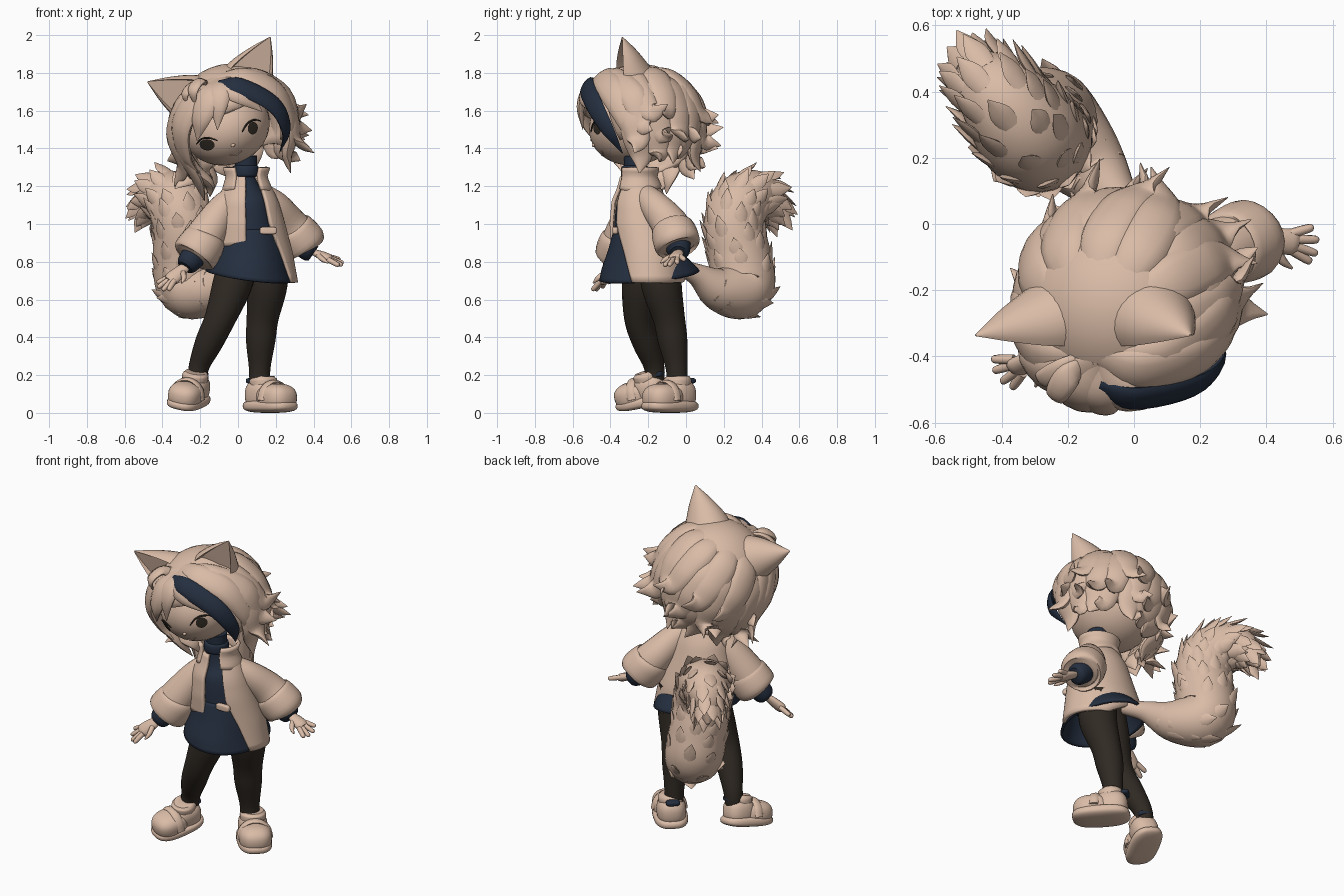
import bpy, bmesh, math, random
from mathutils import Vector, Matrix, Euler

if "Cube" in bpy.data.objects:
    bpy.data.objects.remove(bpy.data.objects["Cube"])

random.seed(4)
rad, sin, cos = math.radians, math.sin, math.cos


def material(name, col):
    m = bpy.data.materials.new(name)
    m.diffuse_color = (*col, 1)
    m.use_nodes = True
    m.node_tree.nodes["Principled BSDF"].inputs["Base Color"].default_value = m.diffuse_color
    return m


TAN = material("warm tan", (0.70, 0.50, 0.385))
NAVY = material("dark navy", (0.018, 0.028, 0.05))
BROWN = material("dark brown", (0.03, 0.023, 0.017))


def finish(bm, name, mat, M=Matrix(), thick=0):
    bmesh.ops.recalc_face_normals(bm, faces=bm.faces)
    bm.transform(M)
    me = bpy.data.meshes.new(name)
    bm.to_mesh(me)
    bm.free()
    me.materials.append(mat)
    for p in me.polygons:
        p.use_smooth = True
    me.set_sharp_from_angle(angle=rad(50))
    ob = bpy.data.objects.new(name, me)
    bpy.context.collection.objects.link(ob)
    if thick:
        s = ob.modifiers.new("thickness", 'SOLIDIFY')
        s.thickness, s.offset = thick, 0
    return ob


def spline(pts, steps):
    P = [Vector(p) for p in pts]
    P = [P[0] * 2 - P[1]] + P + [P[-1] * 2 - P[-2]]
    out = []
    for i in range(1, len(P) - 2):
        a, b, c, d = P[i - 1:i + 3]
        for k in range(steps):
            t = k / steps
            out.append((b * 2 + (c - a) * t + (a * 2 - b * 5 + c * 4 - d) * t * t
                        + (b * 3 - a - c * 3 + d) * t ** 3) * 0.5)
    return out + [P[-2]]


def tube(bm, pts, sides=14, steps=5, flat=1.0, up=None, dent=False):
    """Swept tube through (x, y, z, radius) points."""
    P, rings, n = spline(pts, steps), [], Vector((0.1, -1, 0.2))
    for i, p in enumerate(P):
        c = p.xyz
        t = (P[min(i + 1, len(P) - 1)].xyz - P[max(i - 1, 0)].xyz).normalized()
        n = up(c) if up else n
        n = (n - t * n.dot(t)).normalized()
        s, r, ring = t.cross(n), max(p[3], 0.002), []
        for k in range(sides):
            a = 2 * math.pi * k / sides
            h = 0.1 if dent and sin(a) > 0.55 else sin(a) * flat
            ring.append(bm.verts.new(c + s * (r * cos(a)) + n * (r * h)))
        rings.append(ring)
    for A, B in zip(rings, rings[1:]):
        for k in range(sides):
            bm.faces.new((A[k], A[k - 1], B[k - 1], B[k]))
    bm.faces.new(rings[0])
    bm.faces.new(rings[-1])


def blob(bm, c, r, power=1.0):
    g = bmesh.ops.create_uvsphere(bm, u_segments=32, v_segments=20, radius=1)
    for v in g['verts']:
        v.co = Vector([c[i] + r[i] * math.copysign(abs(v.co[i]) ** power, v.co[i]) for i in range(3)])


def table(rows, x):
    """Piecewise linear lookup in rows sorted by first entry."""
    for a, b in zip(rows, rows[1:]):
        if x <= b[0]:
            f = max(0, (x - a[0]) / (b[0] - a[0]))
            return [u + (v - u) * f for u, v in zip(a[1:], b[1:])]
    return rows[-1][1:]


def loft(name, rows, mat, top, hem, a0=0, a1=360, thick=0.015, n=56, m=14, swing=0):
    """Cloth shell: rows hold z, centre x, centre y, radius x, radius y."""
    bm, cols = bmesh.new(), []
    for i in range(n + 1):
        a, col = a0 + (a1 - a0) * i / n, []
        for j in range(m + 1):
            z = top + (hem(a) - top) * j / m
            cx, cy, rx, ry = table(rows, z)
            b = rad(a + swing * max(0, j / m - 0.45) / 0.55 * (1 - i / n) ** 4)
            col.append(bm.verts.new((cx + rx * cos(b), cy + ry * sin(b), z)))
        cols.append(col)
    for A, B in zip(cols, cols[1:]):
        for j in range(m):
            bm.faces.new((A[j], B[j], B[j + 1], A[j + 1]))
    bmesh.ops.remove_doubles(bm, verts=bm.verts, dist=1e-5)
    return finish(bm, name, mat, thick=thick)


# ---- Head frame: tilted sideways and nodding forward
H = Matrix.Translation((-0.03, -0.24, 1.53)) @ Matrix.Rotation(rad(-20), 4, 'Y') @ Matrix.Rotation(rad(15), 4, 'X')
FC, FR = Vector((-0.035, -0.025, 0.01)), (0.235, 0.25, 0.205)


def on(az, el, r=1.0, R=(0.30, 0.30, 0.30)):
    a, e = rad(az), rad(el)
    return Vector((R[0] * sin(a) * cos(e), -R[1] * cos(a) * cos(e), R[2] * sin(e))) * r


def lock(bm, pts, w, flat=0.45):
    prof = [0.55, 1.0, 1.0, 0.72, 0.03] if len(pts) == 5 else [0.55, 1.0, 0.8, 0.03]
    tube(bm, [(*on(*p), w * k) for p, k in zip(pts, prof)], 12, 5, flat, lambda c: c)


# Face, nose, eyes, mouth
bm = bmesh.new()
blob(bm, FC, FR)
blob(bm, FC + on(0, -14, 1.0, FR), (0.012, 0.01, 0.009))
finish(bm, "face", TAN, H)
for side, ra, re in ((-1, 11, 9), (1, 8, 9)):
    bm = bmesh.new()
    mid = bm.verts.new(FC + on(33 * side, -2, 1.022, FR))
    rim = [bm.verts.new(FC + on(33 * side + ra * cos(rad(k * 18)), -2 + re * sin(rad(k * 18)), 1.02, FR)) for k in range(20)]
    for k in range(20):
        bm.faces.new((mid, rim[k - 1], rim[k]))
    finish(bm, "eye", BROWN, H)
    bm = bmesh.new()
    tube(bm, [(*(FC + on(33 * side + d * 16, 9 - 8 * d * d, 1.02, FR)), 0.006 - 0.003 * abs(d)) for d in (-1, -0.4, 0.2, 0.7, 1)], 6)
    finish(bm, "eyelash", BROWN, H)
bm = bmesh.new()
tube(bm, [(*(FC + on(d * 9, -34 + 4 * d * d, 1.0, FR)), 0.004) for d in (-1, -0.3, 0.3, 1)], 6)
finish(bm, "mouth", TAN, H)

# Hair cap with an opening for the face
bm = bmesh.new()
blob(bm, (0, 0, 0), (0.30, 0.295, 0.305))
cut = [f for f in bm.faces if (lambda c: c.z < -0.21 or (c.y < -0.06 and c.z < 0.13 and abs(c.x + 0.02) < 0.25))(f.calc_center_median())]
bmesh.ops.delete(bm, geom=cut, context='FACES')
finish(bm, "hair_cap", TAN, H, 0.03)

# Back and side locks in three layers with long flicked tips
bm = bmesh.new()
for count, e0, e1, e2, e3, e4, r3, r4, w in ((11, 30, 0, -28, -48, -54, 1.12, 1.36, 0.085),
                                             (10, 45, 15, -12, -32, -33, 1.15, 1.5, 0.085),
                                             (7, 62, 35, 8, -12, -14, 1.14, 1.42, 0.08)):
    for i in range(count):
        az = 74 + 212 * (i + random.uniform(0.3, 0.7)) / count
        j, q = random.uniform(-10, 10), random.uniform(-0.06, 0.06)
        lock(bm, [(az, e0, 0.95), (az, e1, 1.0), (az + j * 0.4, e2, 1.05), (az + j, e3, r3 + q * 0.4),
                  (az + j * 2.2, e4 + random.uniform(-4, 6), r4 + q)], w)
finish(bm, "back_locks", TAN, H)

# Fringe and cheek locks
bm = bmesh.new()
for p, w in (([(5, 68), (-16, 48, 1.1), (-30, 28, 1.1), (-40, 8, 1.08)], 0.075),
             ([(5, 70), (-38, 50, 1.08), (-58, 22, 1.1), (-66, -8, 1.08), (-62, -28, 1.1)], 0.075),
             ([(0, 70), (-60, 45, 1.05), (-80, 10, 1.08), (-84, -20, 1.15), (-92, -28, 1.52)], 0.08),
             ([(0, 70), (-55, 35, 1.03), (-72, 0, 1.05), (-75, -34, 1.15), (-82, -50, 1.45)], 0.075),
             ([(5, 68), (0, 50, 1.12), (-8, 34, 1.12), (-16, 14, 1.06)], 0.06),
             ([(8, 68), (14, 50, 1.1), (24, 34, 1.1), (34, 14, 1.05)], 0.07),
             ([(10, 72), (45, 52, 1.07), (66, 22, 1.09), (72, -12, 1.08), (64, -38, 1.08)], 0.075),
             ([(10, 72), (60, 45, 1.05), (84, 10, 1.08), (86, -20, 1.12), (92, -26, 1.42)], 0.08),
             ([(-20, 66, 0.98), (-30, 62, 1.2), (-33, 50, 1.3), (-36, 40, 1.12)], 0.04),
             ([(-24, 70, 0.98), (-40, 62, 1.16), (-48, 50, 1.25), (-50, 42, 1.12)], 0.035)):
    lock(bm, p, w)
finish(bm, "fringe_locks", TAN, H)
bm = bmesh.new()
lock(bm, [(0, 56, 1.12), (24, 44, 1.17), (46, 14, 1.15), (52, -14, 1.12), (50, -40, 1.03)], 0.053, 0.4)
finish(bm, "dark_hair_streak", NAVY, H)

# Ears with hollow fronts
for s in (-1, 1):
    bm = bmesh.new()
    tube(bm, [(0.11 * s, 0.01, 0.14, 0.155), (0.175 * s, 0, 0.215, 0.135), (0.265 * s, 0, 0.30, 0.075), (0.345 * s, 0, 0.375, 0.004)],
         28, 5, 0.9, lambda c: Vector((0, -1, 0)), True)
    finish(bm, "ear", TAN, H)

# ---- Torso, turtleneck and skirt
bm = bmesh.new()
tube(bm, [(0.06, -0.23, 0.85, 0.15), (0.055, -0.24, 1.0, 0.14), (0.05, -0.25, 1.13, 0.115), (0.045, -0.265, 1.22, 0.062), (0.04, -0.27, 1.36, 0.06)], 24, 5)
finish(bm, "sweater", NAVY)
bm = bmesh.new()
tube(bm, [(0.04, -0.27, z, r) for z, r in ((1.25, 0.06), (1.26, 0.07), (1.30, 0.07), (1.31, 0.06))], 24, 3)
finish(bm, "turtleneck_roll", NAVY)
loft("skirt", [(0.66, 0.055, -0.175, 0.24, 0.285), (0.76, 0.05, -0.19, 0.215, 0.25), (0.86, 0.055, -0.225, 0.18, 0.18), (0.97, 0.06, -0.24, 0.14, 0.135)],
     NAVY, 0.97, lambda a: 0.725 - 0.03 * cos(rad(a)) + 0.025 * sin(rad(a)))

# Open jacket: long on one side, short on the other
JACKET = [(0.68, 0.07, -0.19, 0.24, 0.19), (0.85, 0.06, -0.20, 0.22, 0.185), (1.0, 0.055, -0.23, 0.185, 0.165),
          (1.12, 0.05, -0.245, 0.155, 0.14), (1.19, 0.05, -0.25, 0.12, 0.105), (1.25, 0.045, -0.26, 0.08, 0.08)]
HEM = [(-53, 0.69), (60, 0.69), (100, 0.78), (170, 0.87), (268, 0.89)]
loft("jacket", JACKET, TAN, 1.25, lambda a: table(HEM, a)[0], -53, 266, 0.02, 64, 16, 24)
loft("collar", [(1.18, 0.05, -0.25, 0.125, 0.12), (1.25, 0.045, -0.255, 0.10, 0.095), (1.31, 0.045, -0.25, 0.12, 0.10)],
     TAN, 1.30, lambda a: 1.20 - 0.03 * abs(cos(rad(a))), -55, 238, 0.02, 40, 6)
bm = bmesh.new()
blob(bm, (0.16, -0.375, 0.965), (0.045, 0.015, 0.02), 0.5)
finish(bm, "jacket_buckle", TAN)


# ---- Arms: sleeve, turned cuff, inner cuff and hand
def arm(sleeve, cuff, inner, palm, fan, normal):
    for name, pts, mat in (("sleeve", sleeve, TAN), ("sleeve_cuff", cuff, TAN), ("sweater_cuff", inner, NAVY)):
        bm = bmesh.new()
        tube(bm, pts, 22, 4)
        finish(bm, name, mat)
    w, p = Vector(palm[0]), Vector(palm[1])
    d, f, nrm = (p - w).normalized(), Vector(fan).normalized(), Vector(normal)
    bm = bmesh.new()
    tube(bm, [(*w, 0.024), (*(w.lerp(p, 0.5)), 0.036), (*p, 0.04), (*(p + d * 0.02), 0.03)], 14, 4, 0.6, lambda c: nrm)
    for k, ln in ((-1, 0.075), (-0.35, 0.09), (0.35, 0.09), (1, 0.075)):
        a = p + f * (0.027 * k)
        e = a + (d + f * 0.45 * k).normalized() * ln
        tube(bm, [(*a, 0.015), (*a.lerp(e, 0.5), 0.0145), (*a.lerp(e, 0.9), 0.012), (*e, 0.004)], 8, 3)
    a = w.lerp(p, 0.4) + f * 0.025
    tube(bm, [(*a, 0.015), (*(a + f * 0.04 + d * 0.02), 0.014), (*(a + f * 0.06 + d * 0.05), 0.004)], 8, 3)
    finish(bm, "hand", TAN)


arm([(0.11, -0.23, 1.17, 0.055), (0.19, -0.17, 1.10, 0.08), (0.26, -0.09, 1.005, 0.098), (0.33, -0.05, 0.92, 0.11)],
    [(0.275, -0.075, 0.985, 0.085), (0.285, -0.07, 0.97, 0.115), (0.35, -0.045, 0.895, 0.122), (0.36, -0.04, 0.88, 0.09)],
    [(0.33, -0.045, 0.91, 0.07), (0.38, -0.04, 0.86, 0.062), (0.40, -0.04, 0.845, 0.045)],
    [(0.39, -0.04, 0.855), (0.475, -0.055, 0.82)], (0.1, -1, -0.35), (0.3, -0.2, 1))
arm([(0.0, -0.25, 1.17, 0.055), (-0.08, -0.285, 1.08, 0.08), (-0.15, -0.32, 0.97, 0.10), (-0.21, -0.35, 0.875, 0.11)],
    [(-0.165, -0.335, 0.935, 0.085), (-0.175, -0.34, 0.915, 0.115), (-0.23, -0.36, 0.835, 0.122), (-0.24, -0.365, 0.82, 0.09)],
    [(-0.22, -0.36, 0.85, 0.07), (-0.265, -0.385, 0.79, 0.06), (-0.28, -0.395, 0.77, 0.045)],
    [(-0.27, -0.39, 0.78), (-0.35, -0.43, 0.71)], (0.35, -0.6, -0.3), (0.5, -0.4, 0.8))

# ---- Legs in tights
for pts in ([(0.15, -0.14, 0.84, 0.11), (0.155, -0.13, 0.68, 0.108), (0.13, -0.09, 0.5, 0.085), (0.12, -0.07, 0.38, 0.078), (0.115, -0.05, 0.24, 0.058), (0.115, -0.045, 0.14, 0.055)],
            [(0.01, -0.22, 0.84, 0.10), (-0.03, -0.235, 0.68, 0.105), (-0.095, -0.245, 0.5, 0.082), (-0.155, -0.21, 0.37, 0.073), (-0.205, -0.17, 0.25, 0.055), (-0.22, -0.165, 0.15, 0.05)]):
    bm = bmesh.new()
    tube(bm, pts, 20, 5)
    finish(bm, "leg_tights", BROWN)

# ---- Chunky shoes (toe towards local -y)
for loc, rot, k in (((0.17, -0.085, 0.0), (0, 0, 42), 1.0), ((-0.265, -0.215, 0.032), (11, 12, -22), 0.94)):
    M = Matrix.LocRotScale(Vector(loc), Euler([rad(a) for a in rot]), Vector((k, k, k)))
    bm = bmesh.new()
    blob(bm, (0, 0, 0.036), (0.098, 0.165, 0.036), 0.7)
    finish(bm, "shoe_sole", TAN, M)
    bm = bmesh.new()
    blob(bm, (0, -0.05, 0.08), (0.094, 0.11, 0.075), 0.8)
    blob(bm, (0, 0.06, 0.095), (0.083, 0.093, 0.085), 0.8)
    tube(bm, [(0, 0.05, 0.14, 0.072), (0, 0.055, 0.175, 0.074), (0, 0.055, 0.195, 0.06)], 20, 4)
    finish(bm, "shoe_upper", TAN, M)
    bm = bmesh.new()
    tube(bm, [(0.094 * cos(rad(a)), -0.03, 0.065 + 0.1 * sin(rad(a)), 0.026) for a in range(0, 181, 30)], 10, 4, 0.4, lambda c: Vector((c.x, 0, c.z - 0.06)))
    finish(bm, "shoe_strap", TAN, M)
    bm = bmesh.new()
    blob(bm, (0, 0.135, 0.17), (0.04, 0.025, 0.015), 0.6)
    finish(bm, "heel_tab", NAVY, M)

# ---- Bushy tail with flat fur tufts
TAIL = [(0.03, -0.05, 0.78, 0.04), (-0.04, 0.06, 0.73, 0.06), (-0.14, 0.18, 0.655, 0.12), (-0.26, 0.30, 0.665, 0.165), (-0.285, 0.285, 0.83, 0.165),
        (-0.29, 0.255, 0.98, 0.16), (-0.325, 0.285, 1.10, 0.16), (-0.395, 0.37, 1.15, 0.135), (-0.455, 0.44, 1.11, 0.095), (-0.50, 0.50, 1.0, 0.01)]
bm = bmesh.new()
tube(bm, TAIL, 28, 6)
P = spline(TAIL, 3)
for i in range(5, len(P) - 2):
    t = (P[i + 1].xyz - P[i - 1].xyz).normalized()
    n = t.orthogonal().normalized()
    for k in range(6):
        o = Matrix.Rotation(2 * math.pi * (k + 0.5 * (i % 2) + random.uniform(-0.25, 0.25)) / 6, 3, t) @ n
        c, r, ln = P[i].xyz, P[i][3], random.uniform(0.09, 0.13)
        tube(bm, [(*(c + o * r * 0.93), 0.03), (*(c + o * r * 0.98 + t * ln * 0.5), 0.035), (*(c + o * (r + 0.012) + t * ln), 0.002)],
             8, 3, 0.3, lambda q, o=o: o)
finish(bm, "tail", TAN)
